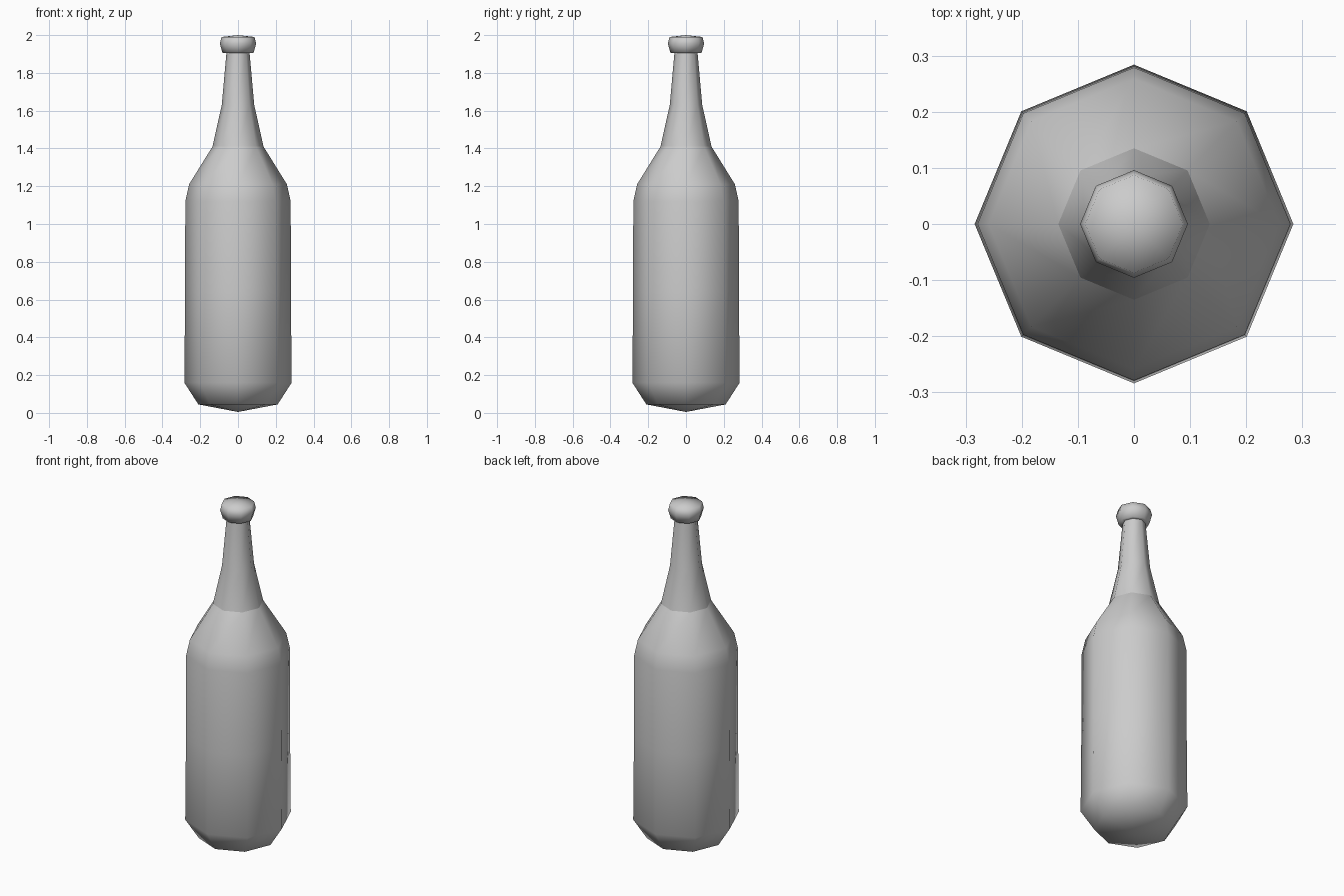
import bpy, bmesh, math

cube = bpy.data.objects.get("Cube")
if cube:
    bpy.data.objects.remove(cube, do_unlink=True)

SIDES = 8

glass = bpy.data.materials.new("grey_glass")
glass.use_nodes = True
grey = (0.6, 0.6, 0.6, 1)
glass.diffuse_color = grey
glass.node_tree.nodes["Principled BSDF"].inputs["Base Color"].default_value = grey


def lathe(name, profile):
    """Spin a (radius, height) profile; radius 0 makes a pole."""
    bm = bmesh.new()
    rings = []
    for r, z in profile:
        count = SIDES if r else 1
        rings.append([bm.verts.new((r * math.cos(math.tau * i / SIDES),
                                    r * math.sin(math.tau * i / SIDES), z))
                      for i in range(count)])
    for low, high in zip(rings, rings[1:]):
        for i in range(SIDES):
            j = (i + 1) % SIDES
            corners = [low[i % len(low)], low[j % len(low)],
                       high[j % len(high)], high[i % len(high)]]
            bm.faces.new(list(dict.fromkeys(corners)))
    for face in bm.faces:
        face.smooth = True
    mesh = bpy.data.meshes.new(name)
    bm.to_mesh(mesh)
    bm.free()
    mesh.materials.append(glass)
    obj = bpy.data.objects.new(name, mesh)
    bpy.context.collection.objects.link(obj)
    return obj


# Body with a shallow pointed base and sloping shoulder
lathe("bottle_body", [(0, 0.005), (0.21, 0.045), (0.284, 0.16), (0.28, 0.64),
                      (0.279, 1.12), (0.259, 1.21), (0.135, 1.41)])

# Tapering neck, separate so that the shoulder crease stays crisp
lathe("bottle_neck", [(0.135, 1.41), (0.086, 1.63), (0.06, 1.92)])

# Rounded lip closing the top
lathe("bottle_lip", [(0.056, 1.905), (0.082, 1.905), (0.096, 1.955),
                     (0.087, 1.99), (0, 2.0)])
